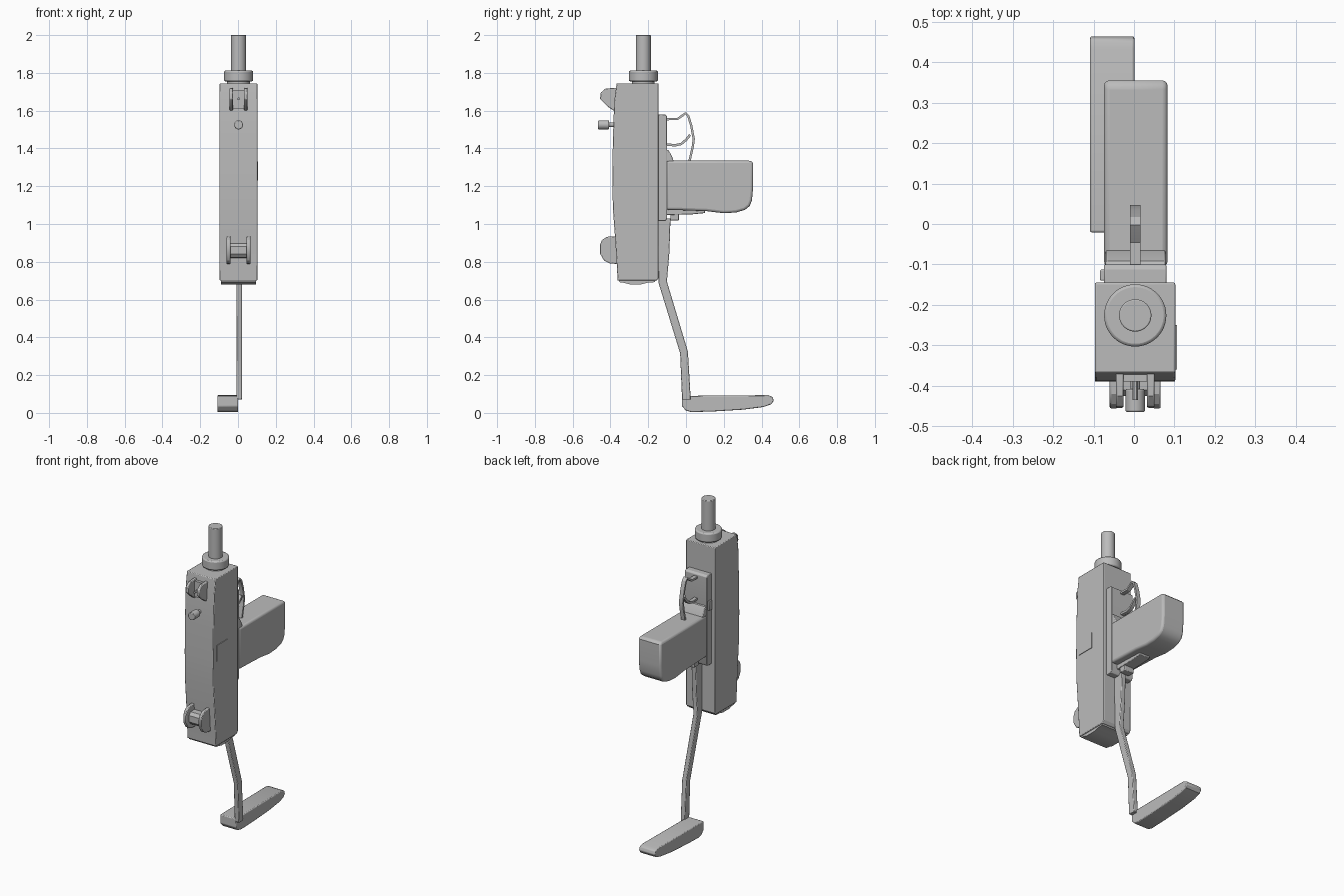
import bpy, bmesh, math
from mathutils import Matrix, Vector

CX = 0.003  # centre line of the main parts
grey = bpy.data.materials.new("metal_grey")
grey.diffuse_color = (0.5, 0.5, 0.5, 1)


def finish(name, bm, bevel=0, segments=2, angle=30):
    bmesh.ops.recalc_face_normals(bm, faces=bm.faces)
    me = bpy.data.meshes.new(name)
    bm.to_mesh(me)
    bm.free()
    me.materials.append(grey)
    ob = bpy.data.objects.new(name, me)
    bpy.context.collection.objects.link(ob)
    bpy.context.view_layer.objects.active = ob
    ob.select_set(True)
    if bevel:
        m = ob.modifiers.new("bevel", "BEVEL")
        m.width, m.segments = bevel, segments
        m.limit_method, m.angle_limit = "ANGLE", math.radians(40)
    bpy.ops.object.shade_smooth_by_angle(angle=math.radians(angle))
    ob.select_set(False)
    return ob


def slab(name, x0, x1, profile, bevel=0, segments=2):
    """Side profile of (y, z) points, extruded from x0 to x1."""
    bm = bmesh.new()
    f = bm.faces.new([bm.verts.new((x0, y, z)) for y, z in profile])
    r = bmesh.ops.extrude_face_region(bm, geom=[f])
    vs = [v for v in r["geom"] if isinstance(v, bmesh.types.BMVert)]
    bmesh.ops.translate(bm, verts=vs, vec=(x1 - x0, 0, 0))
    return finish(name, bm, bevel, segments)


def box(name, x0, x1, y0, y1, z0, z1, bevel=0):
    return slab(name, x0, x1, [(y0, z0), (y1, z0), (y1, z1), (y0, z1)], bevel)


def rod(name, a, b, radius, bevel=0, sides=32):
    """Cylinder between two points."""
    a, b = Vector(a), Vector(b)
    bm = bmesh.new()
    rot = (b - a).to_track_quat("Z", "Y").to_matrix().to_4x4()
    bmesh.ops.create_cone(bm, cap_ends=True, segments=sides, radius1=radius, radius2=radius,
                          depth=(b - a).length, matrix=Matrix.Translation((a + b) / 2) @ rot)
    return finish(name, bm, bevel)


def strip(name, x0, x1, path, t, bevel=0):
    """Bent strip of thickness t that follows a (y, z) path."""
    pts = [Vector(p) for p in path]
    left, right = [], []
    for i, p in enumerate(pts):
        d = (pts[min(i + 1, len(pts) - 1)] - pts[max(i - 1, 0)]).normalized()
        n = Vector((-d.y, d.x)) * t / 2
        left.append(p + n)
        right.append(p - n)
    return slab(name, x0, x1, left + right[::-1], bevel)


# Receiver and its end cap
slab("receiver", -0.097, 0.102, [
    (-0.145, 1.745), (-0.367, 1.745), (-0.380, 1.65), (-0.387, 1.45), (-0.390, 1.25),
    (-0.387, 1.08), (-0.375, 0.92), (-0.367, 0.80), (-0.362, 0.70), (-0.155, 0.70),
    (-0.145, 0.715)], 0.004)
slab("end_cap", -0.090, 0.095, [
    (-0.358, 0.71), (-0.352, 0.692), (-0.325, 0.688), (-0.30, 0.681), (-0.235, 0.681),
    (-0.20, 0.690), (-0.165, 0.692), (-0.158, 0.71)])
box("side_port", 0.10, 0.106, -0.36, -0.25, 1.23, 1.33)

# Barrel and collar
rod("collar", (CX, -0.226, 1.755), (CX, -0.226, 1.812), 0.077, 0.007, 48)
rod("collar_neck", (CX, -0.226, 1.74), (CX, -0.226, 1.76), 0.060)
rod("barrel", (CX, -0.226, 1.80), (CX, -0.226, 2.0), 0.040, 0.003, 40)

# Cocking knob
rod("knob_stem", (CX, -0.37, 1.525), (CX, -0.415, 1.525), 0.012, 0, 20)
rod("knob", (CX, -0.408, 1.525), (CX, -0.465, 1.525), 0.024, 0.004, 24)

# Sights: a pair of ears with a middle piece each
front_ear = [(-0.36, 1.72), (-0.425, 1.718), (-0.452, 1.695), (-0.455, 1.662),
             (-0.415, 1.622), (-0.385, 1.602), (-0.36, 1.602)]
rear_ear = [(-0.36, 0.936), (-0.42, 0.932), (-0.445, 0.915), (-0.456, 0.89), (-0.456, 0.845),
            (-0.435, 0.808), (-0.405, 0.792), (-0.36, 0.788)]
for side, s in (("left", -1), ("right", 1)):
    for end, prof, inner, outer in (("front", front_ear, 0.029, 0.048),
                                    ("rear", rear_ear, 0.043, 0.063)):
        a, b = sorted((CX + s * inner, CX + s * outer))
        slab(f"{end}_sight_ear_{side}", a, b, prof, 0.004)
rod("front_sight_post", (CX, -0.37, 1.663), (CX, -0.435, 1.663), 0.007, 0, 12)
box("front_sight_base", CX - 0.03, CX + 0.03, -0.39, -0.36, 1.612, 1.71)
slab("rear_sight_block", CX - 0.044, CX + 0.044, [
    (-0.36, 0.90), (-0.41, 0.898), (-0.425, 0.88), (-0.425, 0.84), (-0.41, 0.822),
    (-0.36, 0.82)])

# Rail between the receiver and the grip
slab("grip_rail", -0.074, 0.080, [
    (-0.15, 1.58), (-0.112, 1.58), (-0.100, 1.572), (-0.100, 1.03), (-0.108, 1.016),
    (-0.15, 1.016)], 0.003)
box("selector", -0.084, -0.07, -0.14, -0.113, 1.36, 1.42, 0.003)

# Grip with its shoulder and safety plate
slab("grip", -0.074, 0.083, [
    (-0.105, 1.335), (0.345, 1.335), (0.355, 1.322), (0.355, 1.19), (0.349, 1.125),
    (0.337, 1.095), (0.312, 1.075), (0.265, 1.061), (0.20, 1.057), (0.11, 1.068),
    (-0.02, 1.073), (-0.105, 1.075)], 0.013, 3)
slab("grip_shoulder", -0.070, 0.078, [
    (-0.105, 1.395), (-0.092, 1.39), (-0.076, 1.362), (-0.064, 1.33), (-0.105, 1.33)], 0.004)
slab("grip_safety", -0.034, 0.040, [
    (-0.105, 1.08), (0.10, 1.08), (0.10, 1.058), (0.03, 1.051), (-0.105, 1.048)], 0.003)
box("catch", -0.030, 0.036, -0.082, -0.038, 1.018, 1.055, 0.004)

# Trigger and its guard
strip("trigger_guard", -0.010, 0.016, [
    (-0.105, 1.555), (-0.045, 1.556), (-0.022, 1.572), (-0.002, 1.586), (0.012, 1.572),
    (0.028, 1.52), (0.041, 1.45), (0.036, 1.41), (0.020, 1.34), (0.018, 1.32)], 0.012)
strip("trigger", -0.008, 0.014, [
    (-0.105, 1.420), (-0.055, 1.417), (-0.025, 1.424), (0.0, 1.445), (0.022, 1.472)], 0.013)

# Folding stock arm and butt pad
slab("stock_arm", -0.009, 0.021, [
    (-0.150, 1.03), (-0.082, 1.03), (-0.088, 0.85), (-0.101, 0.695), (0.010, 0.325),
    (0.025, 0.075), (-0.021, 0.075), (-0.031, 0.315), (-0.146, 0.69)], 0.004)
slab("butt_pad", -0.109, 0.001, [
    (-0.021, 0.09), (0.435, 0.094), (0.458, 0.085), (0.465, 0.065), (0.452, 0.046),
    (0.41, 0.031), (0.30, 0.017), (0.15, 0.008), (0.03, 0.004), (0.0, 0.012),
    (-0.021, 0.035)], 0.005)
box("butt_hinge", -0.02, 0.021, -0.019, 0.023, 0.07, 0.09, 0.003)
